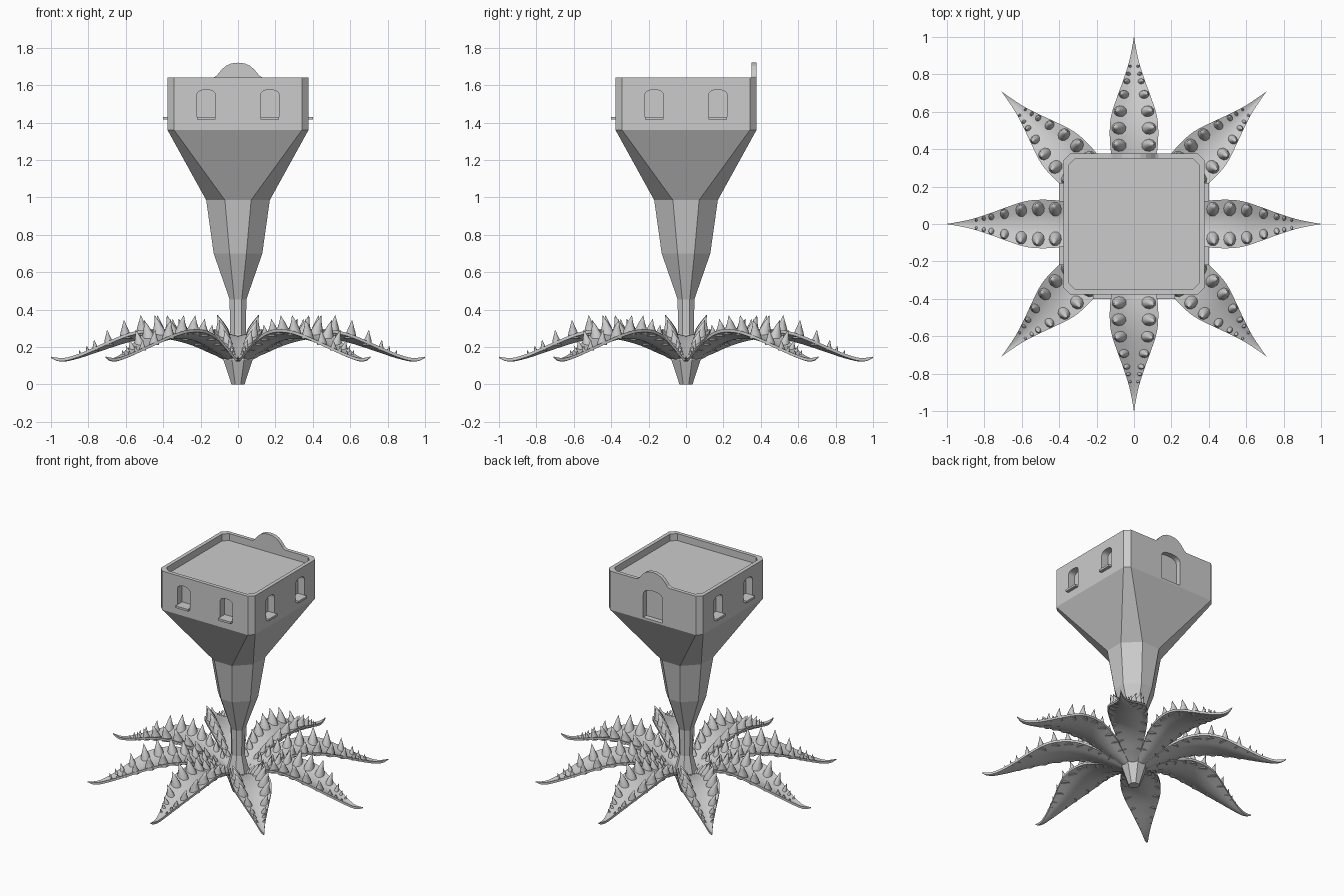
import bpy, bmesh, math
from mathutils import Vector, Matrix

if "Cube" in bpy.data.objects:
    bpy.data.objects.remove(bpy.data.objects["Cube"])


def finish(name, bm, smooth=None):
    bmesh.ops.recalc_face_normals(bm, faces=bm.faces)
    me = bpy.data.meshes.new(name)
    bm.to_mesh(me)
    bm.free()
    ob = bpy.data.objects.new(name, me)
    bpy.context.collection.objects.link(ob)
    if smooth:
        bpy.ops.object.select_all(action='DESELECT')
        ob.select_set(True)
        bpy.context.view_layer.objects.active = ob
        bpy.ops.object.shade_smooth_by_angle(angle=math.radians(smooth))
    return ob


def add_prism(bm, outline, mat, y0, y1):
    """Extrude an (x, z) outline between y0 and y1."""
    a = [bm.verts.new(mat @ Vector((x, y0, z))) for x, z in outline]
    b = [bm.verts.new(mat @ Vector((x, y1, z))) for x, z in outline]
    n = len(a)
    bm.faces.new(a)
    bm.faces.new(b[::-1])
    for i in range(n):
        bm.faces.new((a[i], b[i], b[(i + 1) % n], a[(i + 1) % n]))


def arch(hw, z0, z_spring, z_top, steps=10):
    pts = [(-hw, z0), (hw, z0)]
    for i in range(steps + 1):
        t = math.pi * i / steps
        c, s = math.cos(t), math.sin(t)
        pts.append((hw * math.copysign(abs(c) ** 0.8, c), z_spring + (z_top - z_spring) * s ** 0.8))
    return pts


# Tower: chamfered square sections (z, half width, half of flat side)
sections = [(0, .035, .015), (.13, .078, .032), (.27, .042, .018), (.455, .045, .02),
            (.70, .13, .045), (.985, .17, .07), (1.36, .377, .342), (1.64, .377, .342),
            (1.64, .35, .315), (1.59, .35, .315)]
bm = bmesh.new()
rings = []
for z, h, f in sections:
    pts = [(f, -h), (h, -f), (h, f), (f, h), (-f, h), (-h, f), (-h, -f), (-f, -h)]
    rings.append([bm.verts.new((x, y, z)) for x, y in pts])
for a, b in zip(rings, rings[1:]):
    for i in range(8):
        j = (i + 1) % 8
        bm.faces.new((a[i], a[j], b[j], b[i]))
bm.faces.new(rings[0][::-1])
bm.faces.new(rings[-1])
tower = finish("tower", bm)

# Window and door recesses
cut = bmesh.new()
sills = bmesh.new()
for ang in (0, 90, -90):
    rot = Matrix.Rotation(math.radians(ang), 4, 'Z')
    for x in (-.17, .17):
        m = rot @ Matrix.Translation((x, 0, 0))
        add_prism(cut, arch(.05, 1.415, 1.54, 1.575), m, -.5, -.325)
        add_prism(sills, [(-.049, 1.415), (.049, 1.415), (.049, 1.43), (-.049, 1.43)], m, -.40, -.32)
add_prism(cut, arch(.078, 1.375, 1.54, 1.585), Matrix.Identity(4), .34, .5)
cutter = finish("recess_cutter", cut)
cutter.hide_render = True
mod = tower.modifiers.new("recesses", 'BOOLEAN')
mod.operation = 'DIFFERENCE'
mod.solver = 'EXACT'
mod.object = cutter
bpy.context.view_layer.objects.active = tower
bpy.ops.object.modifier_apply(modifier=mod.name)
bpy.data.objects.remove(cutter)
finish("window_sills", sills)

# Curved gable above the door
half = [(.135, 1.638), (.115, 1.65), (.09, 1.68), (.065, 1.703), (.035, 1.716)]
bm = bmesh.new()
add_prism(bm, half + [(0, 1.72)] + [(-x, z) for x, z in half[::-1]], Matrix.Identity(4), .35, .377)
finish("door_gable", bm)

# Leaf profile: distance from axis, centre height, half width
KEYS = [(.03, .13, .015), (.12, .17, .05), (.24, .222, .093), (.36, .255, .12), (.48, .258, .13),
        (.58, .242, .122), (.68, .212, .09), (.78, .178, .054), (.87, .15, .026),
        (.94, .137, .011), (1.0, .148, .001)]


def leaf_at(r):
    i = max(k for k in range(len(KEYS) - 1) if KEYS[k][0] <= r or k == 0)
    p = [Vector(KEYS[min(max(i + d, 0), len(KEYS) - 1)]) for d in (-1, 0, 1, 2)]
    t = (r - p[1].x) / (p[2].x - p[1].x)
    v = .5 * (2 * p[1] + (p[2] - p[0]) * t + (2 * p[0] - 5 * p[1] + 4 * p[2] - p[3]) * t * t
              + (3 * p[1] - p[0] - 3 * p[2] + p[3]) * t ** 3)
    return v.y, max(v.z, .001)


def leaf_point(r, u):
    z, w = leaf_at(r)
    return Vector((r, u * w, z + .28 * w * abs(u) ** 1.2))


bm = bmesh.new()
N, US = 32, (-1, -.5, 0, .5, 1)
rows = []
for i in range(N + 1):
    r = .03 + .97 * i / N
    top = [leaf_point(r, u) for u in US]
    thick = .016 if i < N else .006
    loop = top + [p - Vector((0, 0, thick)) for p in top[::-1]]
    rows.append([bm.verts.new(p) for p in loop])
for a, b in zip(rows, rows[1:]):
    for k in range(10):
        bm.faces.new((a[k], a[(k + 1) % 10], b[(k + 1) % 10], b[k]))
bm.faces.new(rows[0])
bm.faces.new(rows[-1][::-1])
leaf = finish("leaf_1", bm, 40)

# Thorns in a row on each half of the leaf: distance, radius, height
thorns = [(.15, .016, .05), (.21, .022, .06), (.27, .028, .07), (.34, .033, .08), (.42, .036, .09),
          (.51, .036, .095), (.60, .033, .09), (.69, .026, .07), (.76, .018, .045),
          (.80, .013, .03), (.84, .010, .022)]
bm = bmesh.new()
for r, rad, h in thorns:
    for s in (-1, 1):
        base = leaf_point(r, .64 * s) - Vector((0, 0, .012))
        lean = Vector((.01, s * .3 * h, h + .012))
        rings = []
        for t, k in ((0, 1), (.3, .78), (.65, .38)):
            c = base + Vector((lean.x * t, lean.y * t * t, lean.z * t))
            rings.append([bm.verts.new(c + Vector((math.cos(q), 1.15 * math.sin(q), 0)) * rad * k)
                          for q in [math.tau * j / 10 for j in range(10)]])
        tip = bm.verts.new(base + lean)
        bm.faces.new(rings[0][::-1])
        for j in range(10):
            n = (j + 1) % 10
            for a, b in zip(rings, rings[1:]):
                bm.faces.new((a[j], a[n], b[n], b[j]))
            bm.faces.new((rings[-1][j], rings[-1][n], tip))
spikes = finish("leaf_thorns_1", bm, 50)

# Repeat leaf and thorns around the stem
for i in range(1, 8):
    for src in (leaf, spikes):
        ob = src.copy()
        ob.name = src.name[:-1] + str(i + 1)
        ob.rotation_euler.z = math.tau * i / 8
        bpy.context.collection.objects.link(ob)
